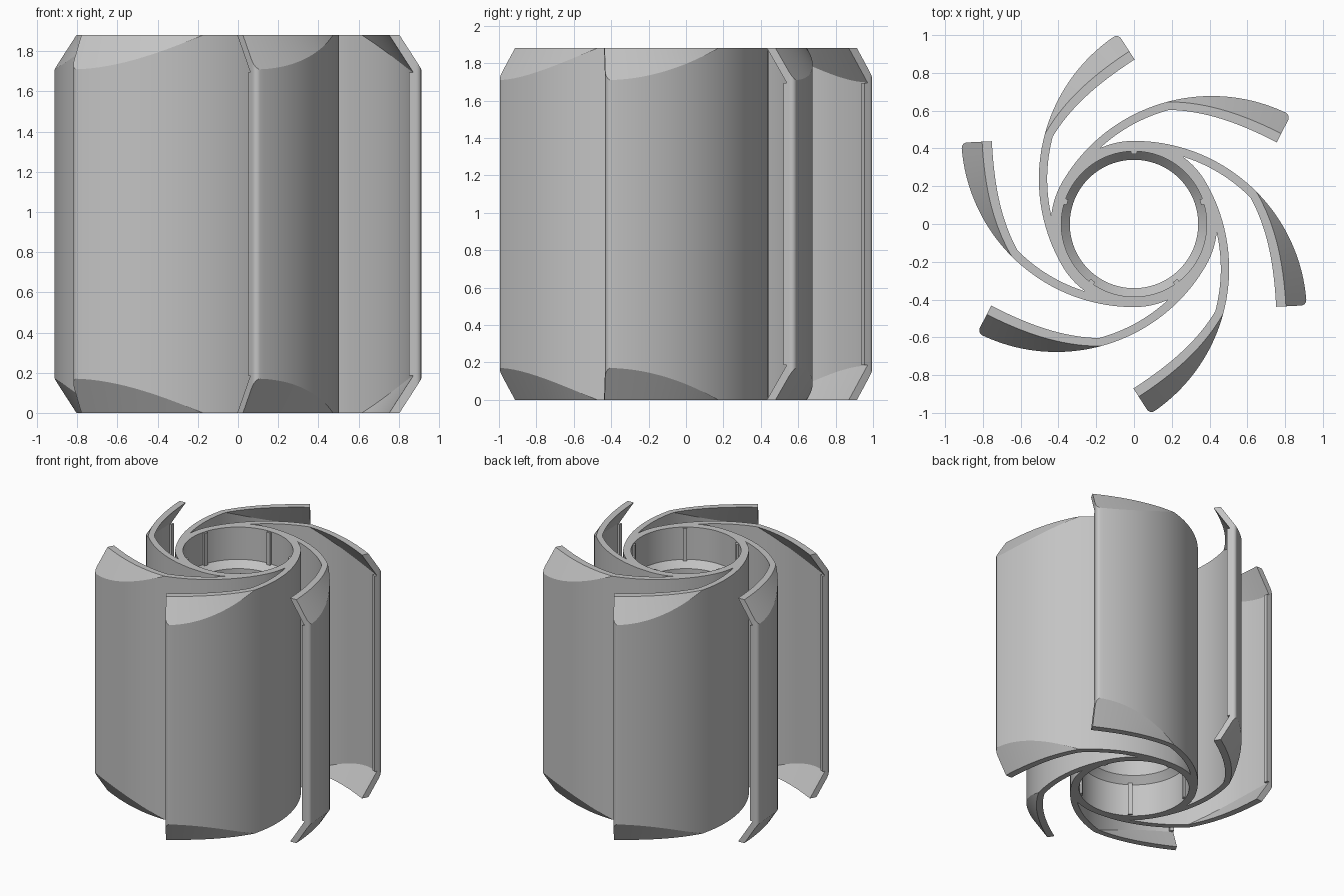
import bpy, bmesh
from math import pi, sin, cos, radians
from mathutils import Matrix, Vector

cube = bpy.data.objects.get("Cube")
if cube:
    bpy.data.objects.remove(cube, do_unlink=True)

H = 1.88            # overall height
HUB_R = 0.44        # hub outer radius
ARC_R = 0.915       # outer radius of a vane's arc
THICK = 0.044       # vane wall
ARC_Y = HUB_R - ARC_R
TIP, FOLD, ROOT = radians(2.8), radians(45), radians(90)
DEPTH, SLOPE, FILLET = 0.11, 1.55, 0.03

grey = bpy.data.materials.new("plain_grey")
grey.use_nodes = True
colour = (0.55, 0.55, 0.55, 1)
grey.diffuse_color = colour
grey.node_tree.nodes["Principled BSDF"].inputs["Base Color"].default_value = colour


def finish(name, bm):
    """Clean the mesh and turn it into a shaded object."""
    bmesh.ops.remove_doubles(bm, verts=bm.verts, dist=0.0002)
    bmesh.ops.recalc_face_normals(bm, faces=bm.faces)
    mesh = bpy.data.meshes.new(name)
    bm.to_mesh(mesh)
    bm.free()
    mesh.materials.append(grey)
    obj = bpy.data.objects.new(name, mesh)
    bpy.context.collection.objects.link(obj)
    bpy.ops.object.select_all(action="DESELECT")
    obj.select_set(True)
    bpy.context.view_layer.objects.active = obj
    bpy.ops.object.shade_smooth_by_angle(angle=radians(20))
    return obj


def loft(bm, rings, closed=False):
    """Skin a row of equal cross-sections, capping the ends if open."""
    rows = [[bm.verts.new(p) for p in ring] for ring in rings]
    n = len(rows[0])
    pairs = list(zip(rows, rows[1:]))
    if closed:
        pairs.append((rows[-1], rows[0]))
    else:
        bm.faces.new(rows[0])
        bm.faces.new(rows[-1][::-1])
    for a, b in pairs:
        for i in range(n):
            j = (i + 1) % n
            bm.faces.new((a[i], a[j], b[j], b[i]))


def on_arc(angle, r, z):
    return Vector((r * cos(angle), ARC_Y + r * sin(angle), z))


def vane_section(angle):
    """Upright section of the wall, with both ends folded inwards."""
    t = max(0, (FOLD - angle) / (FOLD - TIP))
    d = DEPTH * sin(t * pi / 2)
    s = min(FILLET, (angle - TIP) * ARC_R)
    e = FILLET - (FILLET ** 2 - (FILLET - s) ** 2) ** 0.5
    outer, inner = ARC_R - e, ARC_R - THICK
    d_in = d * 1.07
    h_out, h_in = SLOPE * max(0, d - e), SLOPE * d_in
    top_out = min(outer, ARC_R - d)
    half = [(outer, h_out), (top_out, 0), (inner - d_in, 0), (inner, h_in)]
    upper = [(r, H - h) for r, h in half]
    return [on_arc(angle, r, z) for r, z in upper + half[::-1]]


def polar(r, a, z):
    return Vector((r * cos(a), r * sin(a), z))


# Hub tube with a narrower bore and sloped ledges inside
half = [(HUB_R, 0), (0.385, 0), (0.385, 0.25), (0.34, 0.30)]
profile = half + [(r, H - z) for r, z in half[::-1]]
bm = bmesh.new()
loft(bm, [[polar(r, 2 * pi * k / 96, z) for r, z in profile] for k in range(96)], True)
finish("hub", bm)

# Small upright keys inside both hub mouths
bm = bmesh.new()
for k in range(5):
    for z in (0.13, H - 0.13):
        place = (Matrix.Rotation(pi / 2 + k * 2 * pi / 5, 4, "Z")
                 @ Matrix.Translation((0.381, 0, z))
                 @ Matrix.Diagonal((0.022, 0.03, 0.25, 1)))
        bmesh.ops.create_cube(bm, size=1, matrix=place)
finish("hub_keys", bm)

# Stations along a vane: rounded tip, folded stretch, plain stretch
angles = [TIP + FILLET * (1 - cos(k * pi / 12)) / ARC_R for k in range(7)]
first = angles[-1]
angles += [first + (FOLD - first) * k / 28 for k in range(1, 29)]
angles += [FOLD + (ROOT - FOLD) * k / 20 for k in range(1, 21)]

# Six curved vanes, each with a lip inside its tip
for n in range(6):
    turn = Matrix.Rotation(n * pi / 3, 4, "Z")
    bm = bmesh.new()
    loft(bm, [vane_section(a) for a in angles])
    bm.transform(turn)
    finish(f"vane_{n + 1}", bm)

    bm = bmesh.new()
    corners = [(0.853, 0.185), (0.875, 0.185), (0.875, H - 0.185), (0.853, H - 0.185)]
    loft(bm, [[on_arc(a, r, z) for r, z in corners] for a in (TIP, TIP + 0.034)])
    bm.transform(turn)
    finish(f"vane_lip_{n + 1}", bm)
